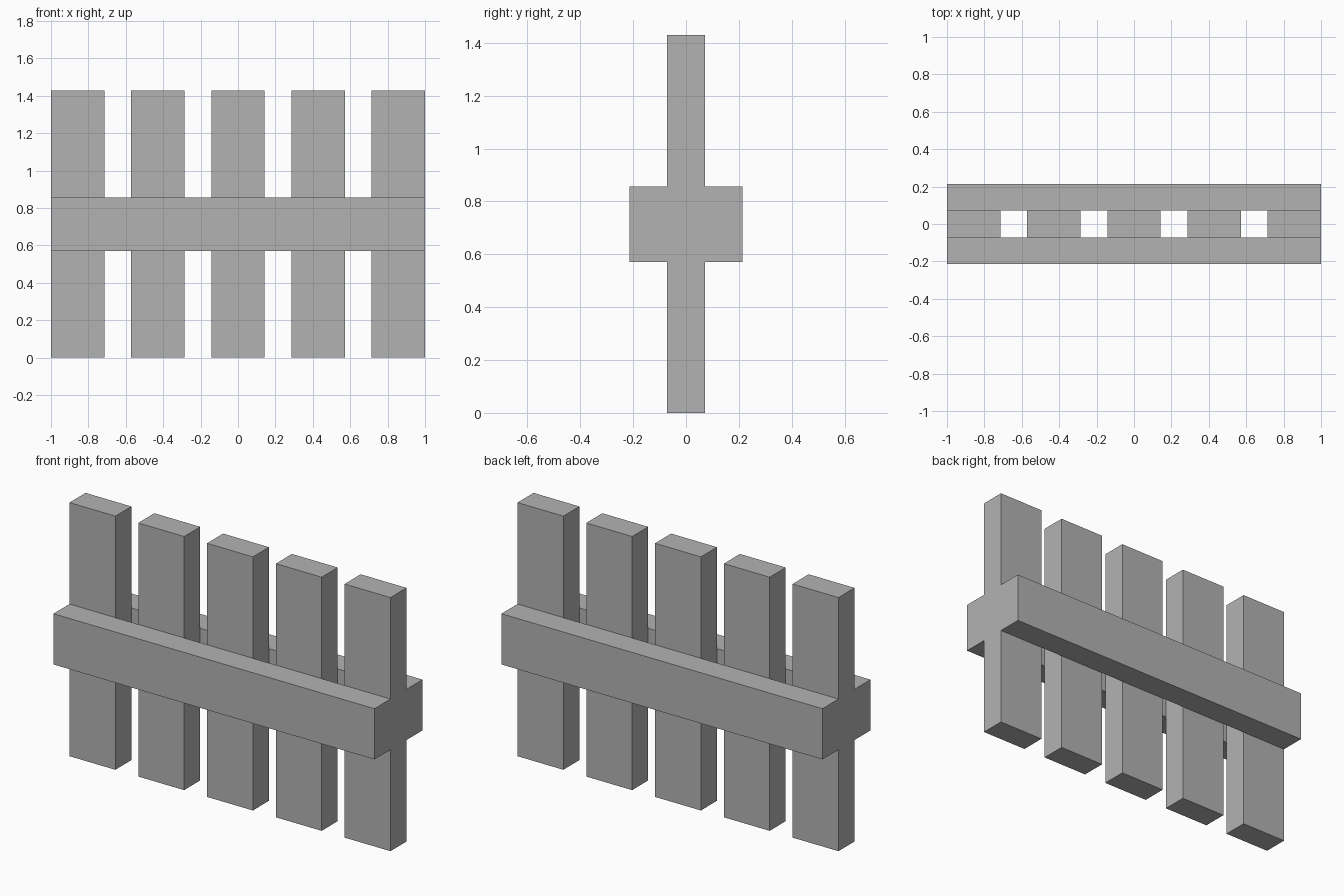
import bpy

default = bpy.data.objects.get("Cube")
if default:
    bpy.data.objects.remove(default, do_unlink=True)

U = 1 / 7  # plank thickness, the module of the whole fence

grey = bpy.data.materials.new("plain_grey")
grey.use_nodes = True
colour = (0.45, 0.45, 0.45, 1)
grey.diffuse_color = colour
grey.node_tree.nodes["Principled BSDF"].inputs["Base Color"].default_value = colour


def plank(name, centre, size):
    bpy.ops.mesh.primitive_cube_add(size=1, location=centre)
    ob = bpy.context.object
    ob.name = name
    ob.scale = size
    bpy.ops.object.transform_apply(location=False, rotation=False, scale=True)
    ob.data.materials.append(grey)
    return ob


# Five upright slats, one thickness apart
for i in range(5):
    plank(f"slat_{i + 1}", ((i - 2) * 3 * U, 0, 5 * U), (2 * U, U, 10 * U))

# Rails clamping the slats on both sides
for name, side in (("front_rail", -1), ("back_rail", 1)):
    plank(name, (0, side * U, 5 * U), (14 * U, U, 2 * U))
